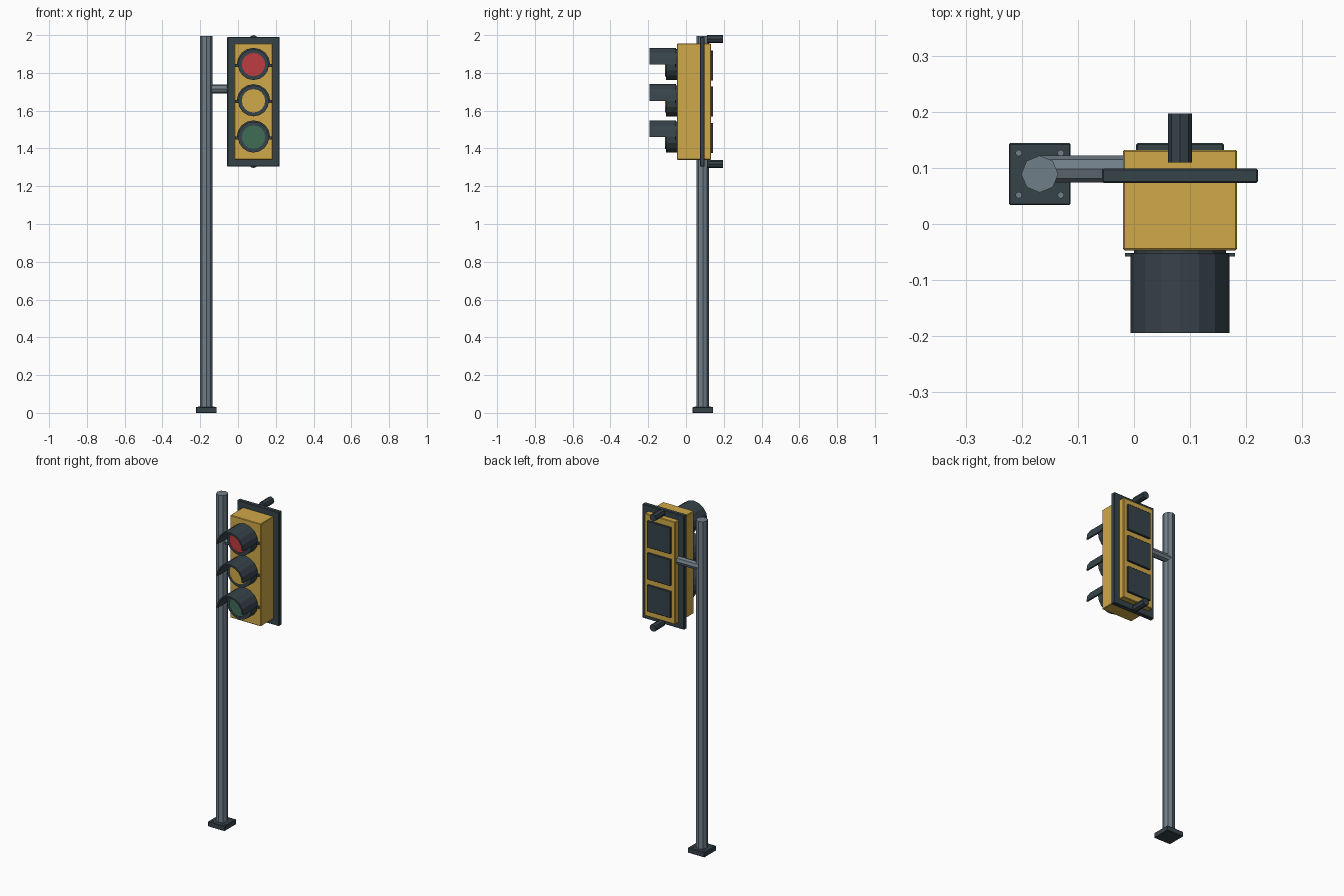
import bpy, bmesh, math
from mathutils import Matrix

cube = bpy.data.objects.get("Cube")
if cube:
    bpy.data.objects.remove(cube, do_unlink=True)


def material(name, rgb):
    m = bpy.data.materials.new(name)
    m.use_nodes = True
    linear = [(c / 255 / 12.92) if c < 11 else ((c / 255 + 0.055) / 1.055) ** 2.4 for c in rgb]
    color = (*linear, 1)
    m.diffuse_color = color
    m.node_tree.nodes["Principled BSDF"].inputs["Base Color"].default_value = color
    return m


YELLOW = material("signal yellow", (208, 168, 72))
DARK = material("dark slate", (54, 67, 74))
GREY = material("pole grey", (112, 126, 137))
RED = material("red lens", (190, 60, 64))
GREEN = material("green lens", (64, 108, 86))


def finish(name, bm, mat, bevel=0):
    bmesh.ops.recalc_face_normals(bm, faces=bm.faces)
    mesh = bpy.data.meshes.new(name)
    bm.to_mesh(mesh)
    bm.free()
    mesh.materials.append(mat)
    ob = bpy.data.objects.new(name, mesh)
    bpy.context.collection.objects.link(ob)
    if bevel:
        mod = ob.modifiers.new("edge", "BEVEL")
        mod.width = bevel
        mod.segments = 1
    return ob


def box(name, x, y, z, mat, bevel=0):
    """Box given as (low, high) ranges on each axis."""
    bm = bmesh.new()
    bmesh.ops.create_cube(bm, size=1)
    for v in bm.verts:
        for i, (lo, hi) in enumerate((x, y, z)):
            v.co[i] = lo if v.co[i] < 0 else hi
    return finish(name, bm, mat, bevel)


def rod(name, axis, lo, hi, center, r, mat, sides=8, turn=0):
    """Cylinder along an axis, center gives the other two coordinates."""
    bm = bmesh.new()
    bmesh.ops.create_cone(bm, cap_ends=True, segments=sides, radius1=r, radius2=r, depth=hi - lo,
                          matrix=Matrix.Rotation(turn, 4, "Z"))
    mid = (lo + hi) / 2
    if axis == "X":
        mat4 = Matrix.Translation((mid, *center)) @ Matrix.Rotation(math.pi / 2, 4, "Y")
    elif axis == "Y":
        mat4 = Matrix.Translation((center[0], mid, center[1])) @ Matrix.Rotation(math.pi / 2, 4, "X")
    else:
        mat4 = Matrix.Translation((*center, mid))
    bm.transform(mat4)
    return finish(name, bm, mat)


def half_shell(name, x, z, r_out, r_in, front, back, mat, steps=8):
    """Upper half of a tube, open below, running along y."""
    bm = bmesh.new()
    rings = []
    for i in range(steps + 1):
        a = math.pi * i / steps
        rings.append([bm.verts.new((x + r * math.cos(a), y, z + r * math.sin(a)))
                      for r, y in ((r_out, front), (r_out, back), (r_in, back), (r_in, front))])
    for p, q in zip(rings, rings[1:]):
        for j in range(4):
            k = (j + 1) % 4
            bm.faces.new((p[j], p[k], q[k], q[j]))
    bm.faces.new(rings[0])
    bm.faces.new(rings[-1])
    return finish(name, bm, mat)


# Pole, base plate and bolts
PX, PY = -0.168, 0.089
rod("pole", "Z", 0.02, 1.995, (PX, PY), 0.033, GREY)
box("base_plate", (PX - 0.055, PX + 0.055), (PY - 0.055, PY + 0.055), (0, 0.03), DARK, 0.002)
for sx in (-1, 1):
    for sy in (-1, 1):
        rod("base_bolt", "Z", 0.02, 0.035, (PX + sx * 0.0375, PY + sy * 0.0375), 0.006, GREY)

# Arm from the pole to the housing
rod("arm", "X", PX, 0.0, (0.098, 1.715), 0.024, GREY)

# Housing and backing board
CX = 0.082
box("housing", (CX - 0.102, CX + 0.102), (-0.047, 0.132), (1.34, 1.955), YELLOW, 0.003)
box("backing_board", (CX - 0.139, CX + 0.139), (0.073, 0.099), (1.305, 1.99), DARK, 0.003)

# Mounting stubs above and below
for name, z in (("top_stub", 1.979), ("bottom_stub", 1.317)):
    rod(name, "Y", 0.11, 0.197, (CX, z), 0.0215, DARK)

# Three lamps, each with a drum, lens, hood, side tabs and rear door
for color, z, mat in (("red", 1.844, RED), ("amber", 1.652, YELLOW), ("green", 1.46, GREEN)):
    rod(color + "_drum", "Y", -0.105, -0.045, (CX, z), 0.082, DARK, 16)
    rod(color + "_lens", "Y", -0.112, -0.1, (CX, z), 0.062, mat, 16)
    half_shell(color + "_hood", CX, z, 0.0885, 0.079, -0.194, -0.053, DARK)
    for s in (-1, 1):
        edges = sorted((CX + s * 0.08, CX + s * 0.098))
        box(color + "_tab", edges, (-0.058, -0.052), (z - 0.012, z + 0.004), DARK)
    box(color + "_rear_door", (CX - 0.078, CX + 0.078), (0.12, 0.144),
        (z - 0.083, z + 0.075), DARK, 0.002)
